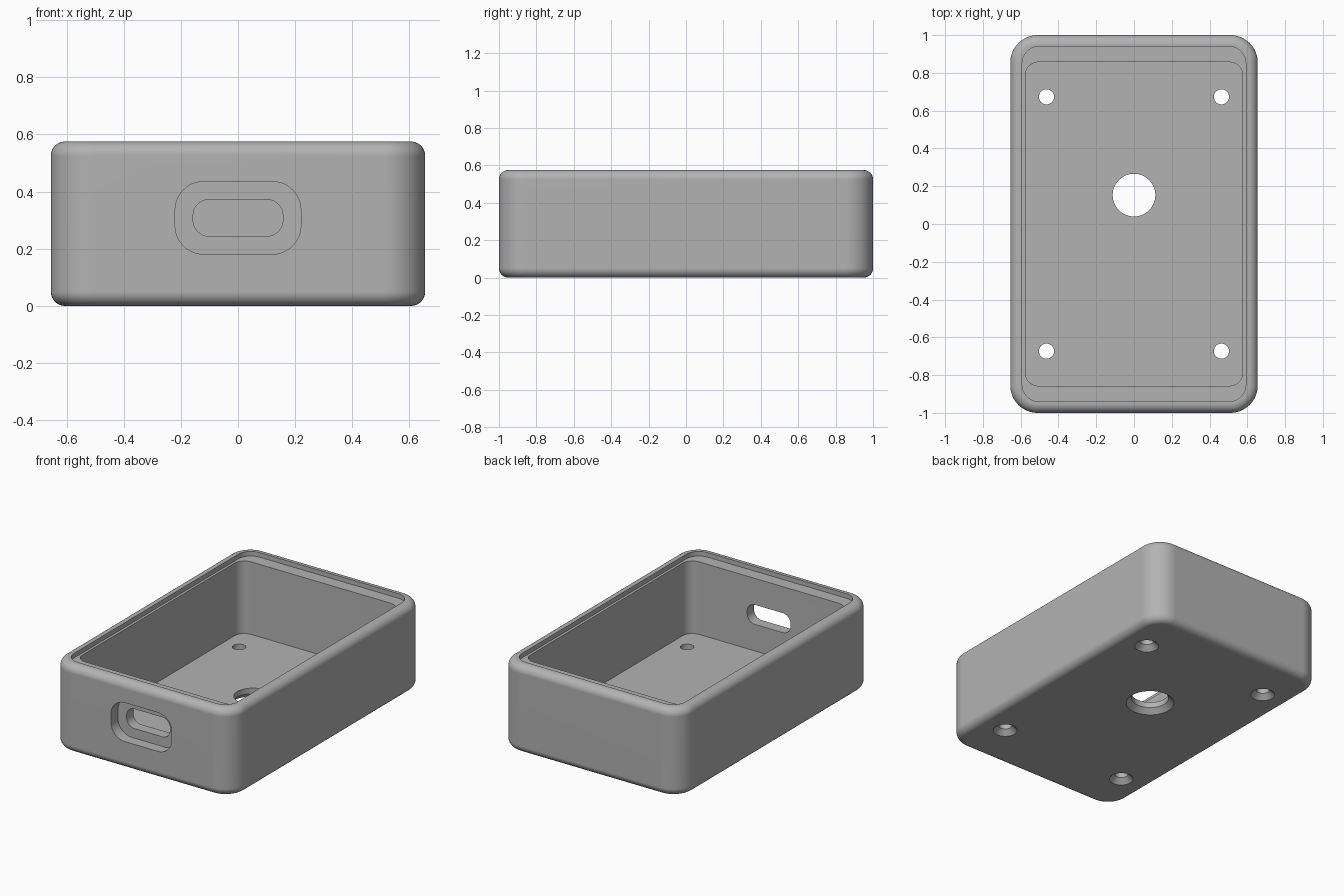
import bpy, bmesh, math

if "Cube" in bpy.data.objects:
    bpy.data.objects.remove(bpy.data.objects["Cube"])

HX, HY, H = 0.655, 1.0, 0.575      # outer half sizes and height
CORNER, EDGE = 0.145, 0.05         # vertical corner and rim fillet radii
FLOOR = 0.07


def rounded_rect(hx, hy, r, n=12):
    """Counter-clockwise outline with arc corners; same point count for any size."""
    pts = []
    for k, (sx, sy) in enumerate([(1, 1), (-1, 1), (-1, -1), (1, -1)]):
        for i in range(n + 1):
            a = math.pi / 2 * (k + i / n)
            pts.append((sx * (hx - r) + r * math.cos(a), sy * (hy - r) + r * math.sin(a)))
    return pts


def circle(r, n=48):
    return [(r * math.cos(2 * math.pi * i / n), r * math.sin(2 * math.pi * i / n)) for i in range(n)]


def loft(name, sections):
    """Skin a list of (outline, height) sections and cap both ends."""
    bm = bmesh.new()
    rings = [[bm.verts.new((x, y, z)) for x, y in outline] for outline, z in sections]
    for a, b in zip(rings, rings[1:]):
        for i in range(len(a)):
            j = (i + 1) % len(a)
            bm.faces.new((a[i], a[j], b[j], b[i]))
    bm.faces.new(rings[0][::-1])
    bm.faces.new(rings[-1])
    bmesh.ops.recalc_face_normals(bm, faces=bm.faces)
    mesh = bpy.data.meshes.new(name)
    bm.to_mesh(mesh)
    bm.free()
    obj = bpy.data.objects.new(name, mesh)
    bpy.context.collection.objects.link(obj)
    return obj


# Case: outer wall with filleted edges, rim, lid ledge, cavity and floor in one skin
fillet = [(EDGE * (1 - math.cos(a)), EDGE * (1 - math.sin(a)))
          for a in (math.pi / 2 * i / 10 for i in range(11))]   # (inset, drop) from wall to flat
def outer(inset):
    return rounded_rect(HX - inset, HY - inset, CORNER - inset)
sections = [(outer(d), z) for d, z in reversed(fillet)]
sections += [(outer(d), H - z) for d, z in fillet]
lip = rounded_rect(0.592, 0.94, 0.09)
cavity = rounded_rect(0.575, 0.857, 0.07)
sections += [(lip, H), (lip, H - 0.03), (cavity, H - 0.03), (cavity, FLOOR)]
case = loft("case", sections)

cutters = []

# Countersunk screw holes and the larger cable hole in the floor
holes = [(sx * 0.463, sy * 0.673, 0.04) for sx in (-1, 1) for sy in (-1, 1)]
holes.append((0, 0.153, 0.113))
for x, y, r in holes:
    c = loft("hole_cutter", [(circle(r + 0.043), -0.01), (circle(r), 0.033), (circle(r), 0.15)])
    c.location = (x, y, 0)
    cutters.append(c)

# Port in the front wall: shallow wide recess, then a smaller slot right through
for hx, hz, r, y0, y1 in [(0.22, 0.127, 0.1, -1.05, -0.928), (0.157, 0.064, 0.056, -1.02, -0.8)]:
    outline = rounded_rect(hx, hz, r)
    c = loft("port_cutter", [(outline, -y1), (outline, -y0)])
    c.rotation_euler = (math.pi / 2, 0, 0)
    c.location = (0, 0, 0.308)
    cutters.append(c)

bpy.ops.object.select_all(action='DESELECT')
bpy.context.view_layer.objects.active = case
case.select_set(True)
for c in cutters:
    c.hide_render = True
    mod = case.modifiers.new("cut", 'BOOLEAN')
    mod.operation, mod.solver, mod.object = 'DIFFERENCE', 'EXACT', c
    bpy.ops.object.modifier_apply(modifier=mod.name)
for c in cutters:
    bpy.data.objects.remove(c)

# Smooth fillets, crisp rims
bpy.ops.object.shade_smooth_by_angle(angle=math.radians(30))
wn = case.modifiers.new("weighted_normals", 'WEIGHTED_NORMAL')
wn.keep_sharp = True

grey = bpy.data.materials.new("grey plastic")
grey.diffuse_color = (0.45, 0.45, 0.45, 1)
grey.use_nodes = True
grey.node_tree.nodes["Principled BSDF"].inputs["Base Color"].default_value = grey.diffuse_color
case.data.materials.clear()
case.data.materials.append(grey)
